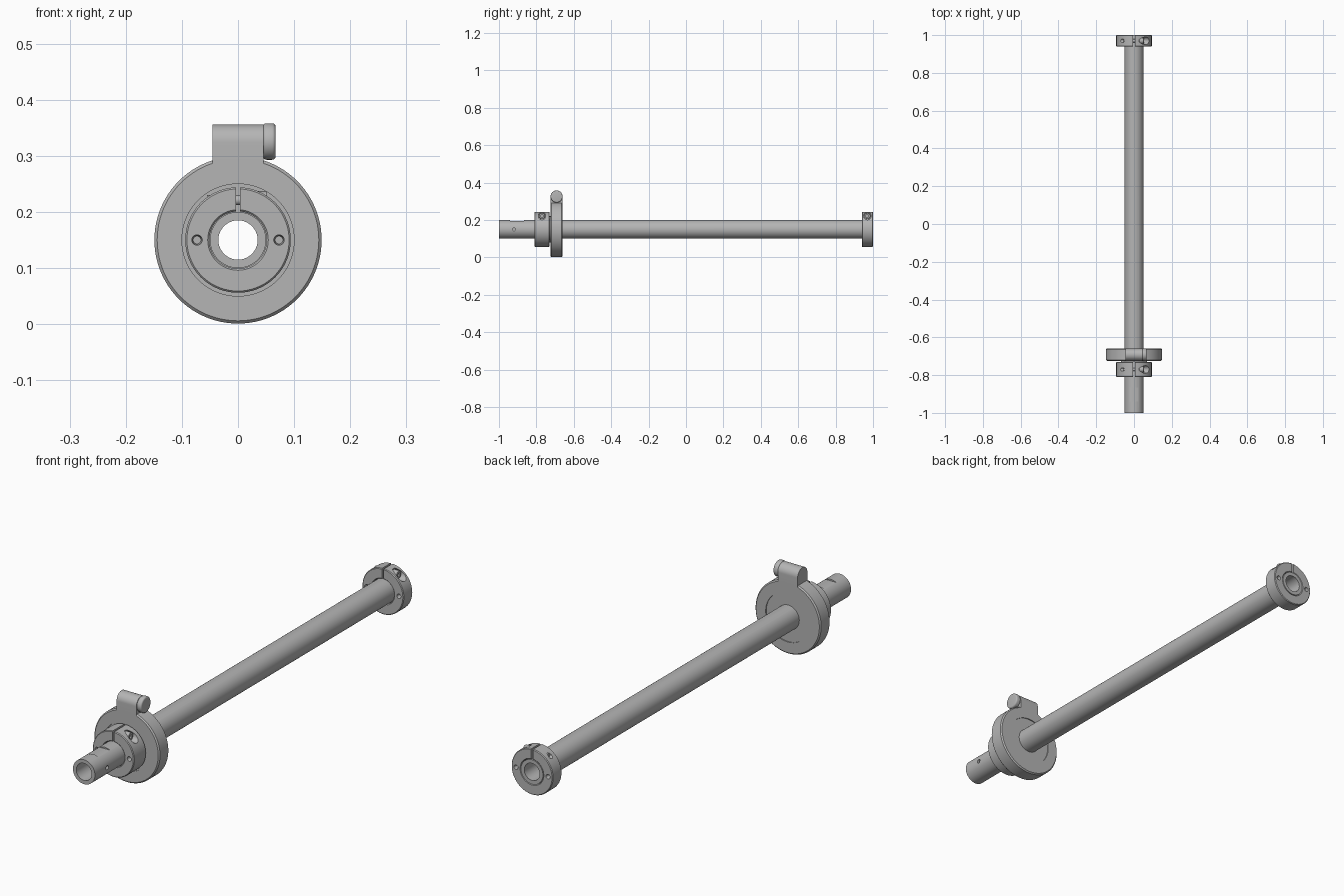
import bpy, bmesh, math
from mathutils import Matrix, Vector

AXIS_Z = 0.15
TUBE_R, BORE_R = 0.05, 0.035

if "Cube" in bpy.data.objects:
    bpy.data.objects.remove(bpy.data.objects["Cube"], do_unlink=True)

steel = bpy.data.materials.new("grey steel")
steel.use_nodes = True
GREY = (0.46, 0.46, 0.46, 1)
steel.diffuse_color = GREY
steel.node_tree.nodes["Principled BSDF"].inputs["Base Color"].default_value = GREY


def finish(name, bm):
    bmesh.ops.recalc_face_normals(bm, faces=bm.faces)
    mesh = bpy.data.meshes.new(name)
    bm.to_mesh(mesh)
    bm.free()
    mesh.materials.append(steel)
    obj = bpy.data.objects.new(name, mesh)
    bpy.context.collection.objects.link(obj)
    return smooth(obj)


def smooth(obj):
    obj.data.shade_smooth()
    obj.data.set_sharp_from_angle(angle=math.radians(30))
    return obj


def lathe(name, profile, segments=72):
    """Closed (radius, y) outline turned around the shaft axis."""
    bm = bmesh.new()
    rings = []
    for i in range(segments):
        a = 2 * math.pi * i / segments
        rings.append([bm.verts.new((r * math.cos(a), y, AXIS_Z + r * math.sin(a)))
                      for r, y in profile])
    n = len(profile)
    for i in range(segments):
        p, q = rings[i], rings[(i + 1) % segments]
        for j in range(n):
            k = (j + 1) % n
            bm.faces.new((p[j], p[k], q[k], q[j]))
    return finish(name, bm)


def rod(name, start, end, r1, r2=None, segments=32, bevel=0):
    """Cylinder or cone between two points."""
    a, b = Vector(start), Vector(end)
    d = b - a
    m = Matrix.Translation((a + b) / 2) @ d.to_track_quat("Z", "Y").to_matrix().to_4x4()
    bm = bmesh.new()
    bmesh.ops.create_cone(bm, cap_ends=True, segments=segments, radius1=r1,
                          radius2=r1 if r2 is None else r2, depth=d.length, matrix=m)
    if bevel:
        rims = [e for e in bm.edges if any(len(f.verts) > 4 for f in e.link_faces)]
        bmesh.ops.bevel(bm, geom=rims, offset=bevel, segments=4, profile=0.5, affect="EDGES")
    return finish(name, bm)


def box(name, lo, hi):
    lo, hi = Vector(lo), Vector(hi)
    bm = bmesh.new()
    bmesh.ops.create_cube(bm, size=1, matrix=Matrix.Translation((lo + hi) / 2)
                          @ Matrix.Diagonal((*(hi - lo), 1)))
    return finish(name, bm)


def cut(obj, cutters):
    """Subtract the cutters, keep the result and drop the cutters."""
    for c in cutters:
        mod = obj.modifiers.new("cut", "BOOLEAN")
        mod.operation, mod.solver, mod.object = "DIFFERENCE", "EXACT", c
    bpy.context.view_layer.update()
    graph = bpy.context.evaluated_depsgraph_get()
    mesh = bpy.data.meshes.new_from_object(obj.evaluated_get(graph))
    obj.modifiers.clear()
    obj.data = mesh
    for c in cutters:
        bpy.data.objects.remove(c, do_unlink=True)
    return smooth(obj)


# Hollow shaft with a shallow flat and a small pin hole near the front
tube = lathe("shaft_tube", [(BORE_R, -1), (TUBE_R, -1), (TUBE_R, 1), (BORE_R, 1)])
cut(tube, [
    box("flat_cutter", (-0.06, -0.94, AXIS_Z + 0.044), (0.06, -0.865, 0.25)),
    rod("pin_cutter", (0.02, -0.92, AXIS_Z), (0.08, -0.92, AXIS_Z), 0.008),
])


def clamp_collar(prefix, y0, y1):
    """Split collar with a clamping screw and two blind holes on each face."""
    r, c, screw_z = 0.094, 0.003, 0.221
    mid = (y0 + y1) / 2
    bore = TUBE_R + 0.001
    collar = lathe(prefix + "_collar", [
        (bore, y0 + c), (bore + c, y0), (r - c, y0), (r, y0 + c),
        (r, y1 - c), (r - c, y1), (bore + c, y1), (bore, y1 - c)])
    cutters = [
        box("slit_cutter", (-0.004, y0 - 0.01, AXIS_Z + 0.04), (0.004, y1 + 0.01, 0.3)),
        rod("pocket_cutter", (0.027, mid, screw_z), (0.12, mid, screw_z), 0.02),
        rod("thread_cutter", (-0.12, mid, screw_z), (0.03, mid, screw_z), 0.009),
    ]
    for side in (-1, 1):
        for y, inward in ((y0, 1), (y1, -1)):
            x = 0.073 * side
            cutters.append(rod("hole_cutter", (x, y - inward * 0.005, AXIS_Z),
                               (x, y + inward * 0.018, AXIS_Z), 0.010, 0.007, 24))
    cut(collar, cutters)
    rod(prefix + "_screw_shank", (-0.055, mid, screw_z), (0.03, mid, screw_z), 0.0088)
    head = rod(prefix + "_screw_head", (0.0272, mid, screw_z), (0.052, mid, screw_z), 0.016, bevel=0.002)
    cut(head, [rod("socket_cutter", (0.038, mid, screw_z), (0.06, mid, screw_z), 0.008, segments=6)])


clamp_collar("front", -0.81, -0.73)
clamp_collar("rear", 0.94, 1.0)

# Housing disc with chamfered rims and a seat on both faces
y0, y1 = -0.724, -0.660
R, seat, c, lip = 0.149, 0.1, 0.005, 0.004
lathe("housing_disc", [
    (seat, y0), (R - c, y0), (R, y0 + c), (R, y1 - c), (R - c, y1), (seat, y1),
    (seat, y1 - lip), (seat - 0.01, y1 - lip), (seat - 0.01, y0 + lip), (seat, y0 + lip)], 96)
# Inner hub, which also spaces the disc from the front collar
lathe("inner_hub", [
    (TUBE_R, -0.731), (0.07, -0.731), (0.07, y0 + lip), (seat - 0.009, y0 + lip),
    (seat - 0.009, y1 - lip), (TUBE_R, y1 - lip)])

# Round-topped boss on the disc
mid, boss_r, boss_z = (y0 + y1) / 2, 0.032, 0.324
bm = bmesh.new()
outline = [(mid + boss_r * math.cos(math.pi * i / 24), boss_z + boss_r * math.sin(math.pi * i / 24))
           for i in range(25)]
outline += [(mid - boss_r, 0.28), (mid + boss_r, 0.28)]
face = bm.faces.new([bm.verts.new((-0.045, y, z)) for y, z in outline])
sweep = bmesh.ops.extrude_face_region(bm, geom=[face], use_keep_orig=True)
bmesh.ops.translate(bm, vec=(0.09, 0, 0),
                    verts=[v for v in sweep["geom"] if isinstance(v, bmesh.types.BMVert)])
finish("top_boss", bm)

# Rounded end cap on the boss
rod("boss_cap", (0.0445, mid, 0.3255), (0.067, mid, 0.3255), 0.0325, segments=48, bevel=0.006)
